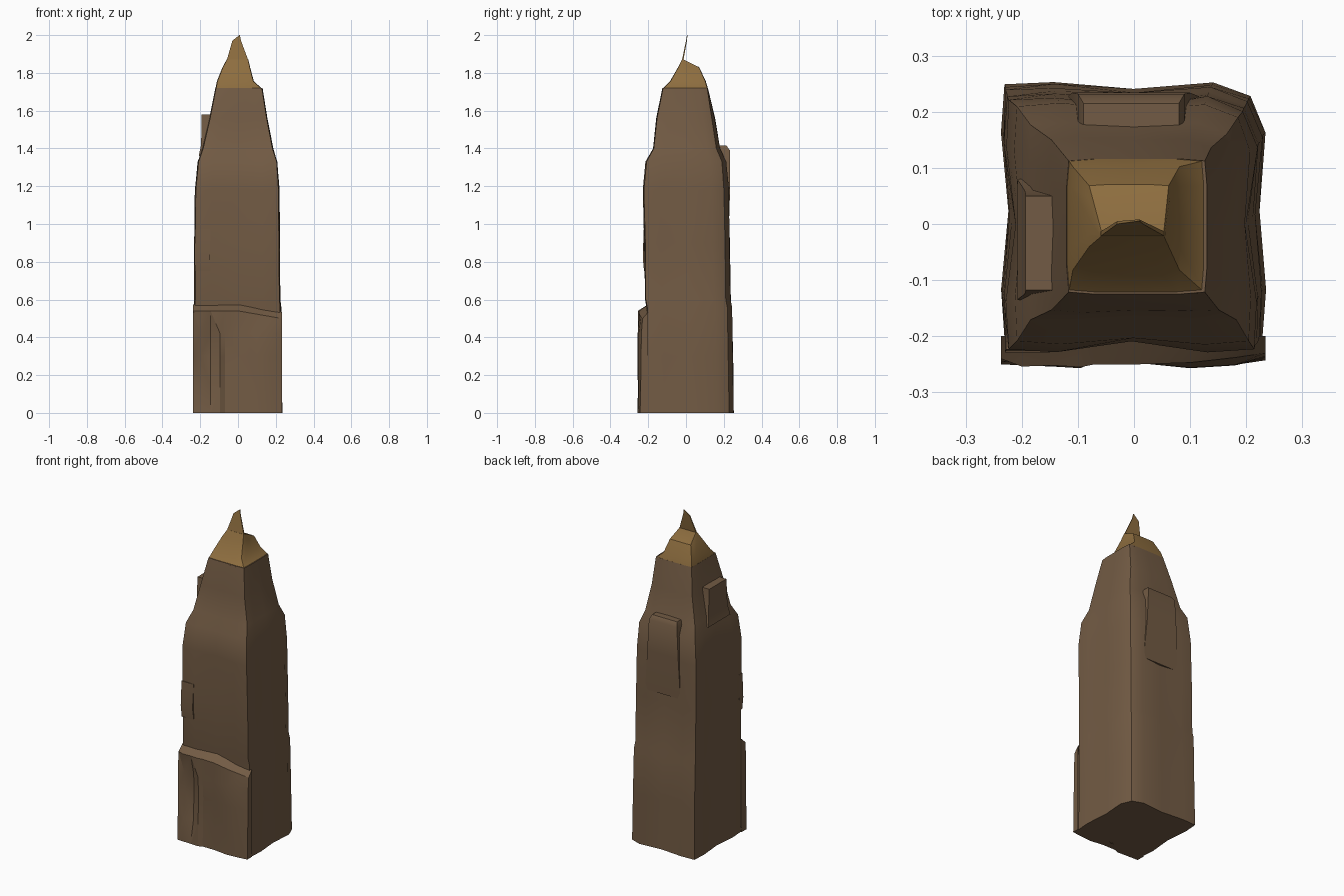
import bpy, bmesh, math, random

if "Cube" in bpy.data.objects:
    bpy.data.objects.remove(bpy.data.objects["Cube"])

random.seed(4)


def material(name, rgb):
    m = bpy.data.materials.new(name)
    m.diffuse_color = (*rgb, 1)
    m.use_nodes = True
    m.node_tree.nodes["Principled BSDF"].inputs["Base Color"].default_value = m.diffuse_color
    return m


STONE = material("stone", (0.17, 0.105, 0.058))
GOLD = material("golden_top", (0.27, 0.155, 0.05))


def finish(name, bm, mat, angle=35):
    bmesh.ops.recalc_face_normals(bm, faces=bm.faces)
    me = bpy.data.meshes.new(name)
    bm.to_mesh(me)
    bm.free()
    ob = bpy.data.objects.new(name, me)
    bpy.context.collection.objects.link(ob)
    me.materials.append(mat)
    bpy.ops.object.select_all(action='DESELECT')
    ob.select_set(True)
    bpy.context.view_layer.objects.active = ob
    bpy.ops.object.shade_smooth_by_angle(angle=math.radians(angle))
    return ob


def ring(z, x0, x1, y0, y1, recess, jitter=0.004):
    """Square outline with bevelled corners and shallow recessed sides."""
    corners = [(x0, y0), (x1, y0), (x1, y1), (x0, y1)]
    cx, cy = (x0 + x1) / 2, (y0 + y1) / 2
    pts = []
    for i, (ax, ay) in enumerate(corners):
        bx, by = corners[(i + 1) % 4]
        cut = (0.12 if i == 2 else 0.03) if recess else 0.03
        nx, ny = [(0, 1), (-1, 0), (0, -1), (1, 0)][i]
        pts.append((ax + (cx - ax) * cut, ay + (cy - ay) * cut, z))
        for t, d in ((0.2, 0), (0.5, recess), (0.8, 0)):
            d += random.uniform(0, jitter) if recess else 0
            pts.append((ax + (bx - ax) * t + nx * d, ay + (by - ay) * t + ny * d, z))
    return pts


def loft(name, rings, mat):
    bm = bmesh.new()
    rows = [[bm.verts.new(p) for p in r] for r in rings]
    for a, b in zip(rows, rows[1:]):
        n = len(a)
        for i in range(n):
            j = (i + 1) % n
            bm.faces.new((a[i], a[j], b[j], b[i]))
    bm.faces.new(rows[0])
    bm.faces.new(rows[-1])
    return finish(name, bm, mat)


def quad(x0, x1, y0, y1, z):
    return [(x0, y0, z), (x1, y0, z), (x1, y1, z), (x0, y1, z)]


# Main shaft and tapering shoulders
loft("tower_shaft", [ring(*r) for r in (
    (0.00, -.238, .236, -.21, .256, .012),
    (0.30, -.236, .233, -.21, .251, .016),
    (0.56, -.236, .230, -.212, .246, .012),
    (0.60, -.233, .226, -.22, .238, .012),
    (0.90, -.233, .223, -.222, .234, .018),
    (1.18, -.230, .221, -.230, .228, .018),
    (1.33, -.215, .211, -.215, .216, .010),
    (1.40, -.190, .188, -.176, .182, .006),
    (1.56, -.152, .156, -.158, .155, .004),
    (1.72, -.120, .130, -.125, .116, 0))], STONE)

# Golden crown closing to a ridge
loft("crown", [ring(*r) for r in (
    (1.715, -.120, .130, -.126, .117, 0),
    (1.755, -.112, .084, -.085, .105, 0),
    (1.83, -.082, .064, -.042, .070, 0),
    (1.87, -.060, .055, -.022, -.012, 0))], GOLD)

# Thin pointed blade above the crown
loft("spire_blade", [
    quad(-.060, .055, -.022, -.014, 1.865),
    quad(-.030, .016, .000, .005, 1.97),
    quad(.007, .010, .005, .008, 2.0)], GOLD)

# Raised blocks on the left and back shoulders
loft("left_dormer", [
    quad(-.208, -.10, -.135, .08, 1.36),
    quad(-.195, -.10, -.125, .06, 1.42),
    quad(-.193, -.10, -.118, .05, 1.58)], STONE)
loft("back_dormer", [
    quad(-.12, .12, .15, .226, 0.95),
    quad(-.11, .10, .14, .234, 1.20),
    quad(-.10, .09, .14, .232, 1.39),
    quad(-.09, .08, .14, .215, 1.415)], STONE)

# Small chip low on the left front edge
loft("front_chip", [
    quad(-.228, -.145, -.222, -.19, 0.75),
    quad(-.230, -.150, -.229, -.19, 0.82),
    quad(-.228, -.145, -.224, -.19, 0.97)], STONE)

# Rough front base: depth of the front face by row and column
xs = [-.237, -.237, -.20, -.145, -.095, -.07, .01, .10, .18, .234, .234]
zs = [0, 0, .14, .30, .42, .54, .575]
depth = [
    [.250, .252, .254, .257, .245, .245, .256, .250, .243],
    [.248, .246, .226, .252, .240, .244, .255, .251, .240],
    [.246, .228, .222, .250, .238, .246, .257, .252, .238],
    [.247, .236, .224, .252, .246, .248, .256, .251, .236],
    [.240, .254, .252, .255, .250, .250, .247, .238, .230],
]
bm = bmesh.new()
grid = []
for r, z in enumerate(zs):
    row = []
    for c, x in enumerate(xs):
        edge = r in (0, len(zs) - 1) or c in (0, len(xs) - 1)
        y = -.20 if edge else -depth[r - 1][c - 1]
        dz = -0.04 * max(0, x) / .23 if r >= 5 else 0
        row.append(bm.verts.new((x, y, z + dz)))
    grid.append(row)
for a, b in zip(grid, grid[1:]):
    for i in range(len(xs) - 1):
        bm.faces.new((a[i], a[i + 1], b[i + 1], b[i]))
bmesh.ops.triangulate(bm, faces=bm.faces)
finish("front_base", bm, STONE, 25)
